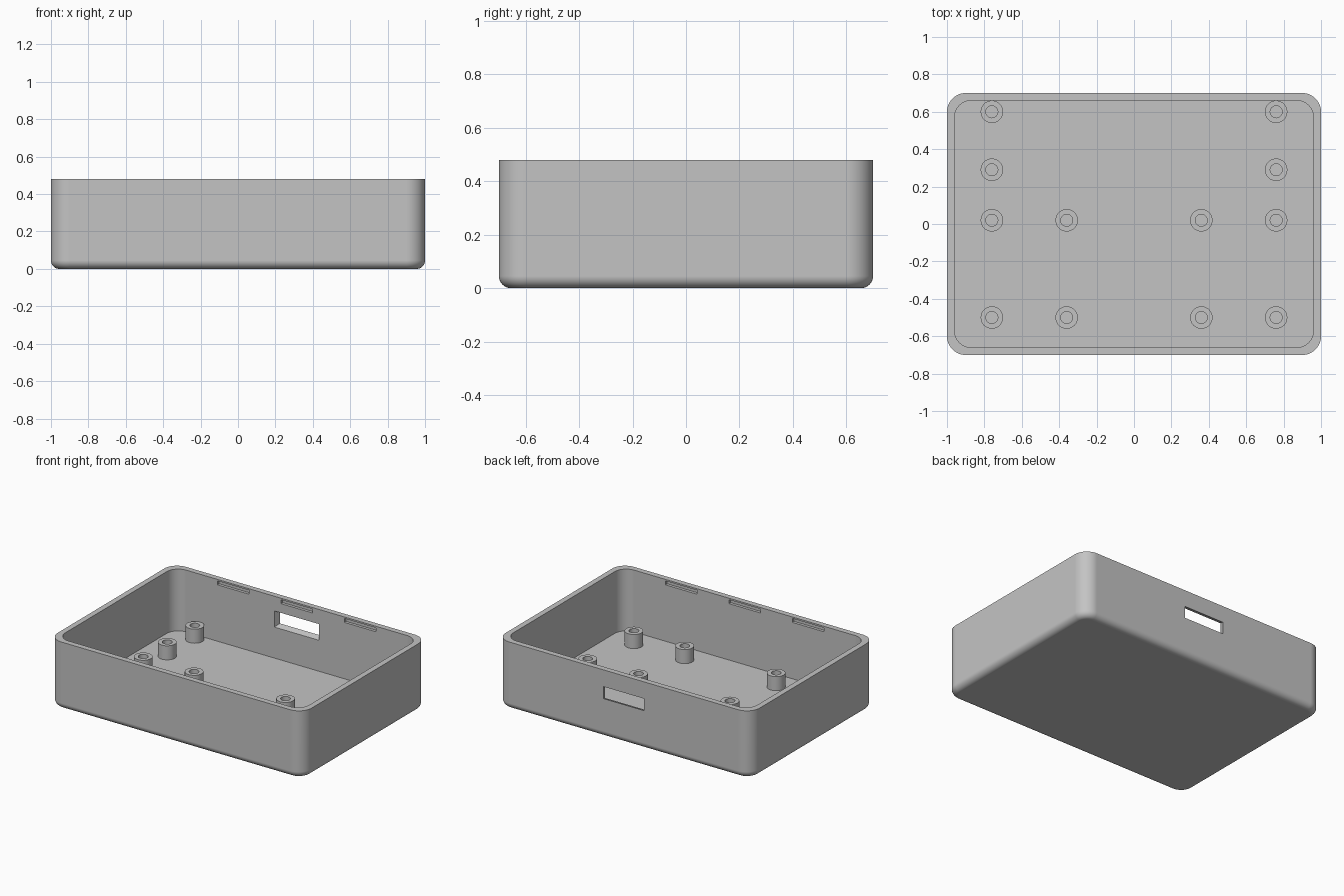
import bpy, bmesh
from math import sin, cos, pi

if "Cube" in bpy.data.objects:
    bpy.data.objects.remove(bpy.data.objects["Cube"])

grey = bpy.data.materials.new("plain grey")
grey.use_nodes = True
COLOUR = (0.55, 0.55, 0.55, 1)
grey.diffuse_color = COLOUR
grey.node_tree.nodes["Principled BSDF"].inputs["Base Color"].default_value = COLOUR

HX, HY, TOP = 1.0, 0.7, 0.48      # outer half sizes and height
WALL, FLOOR = 0.04, 0.04
CORNER, FILLET = 0.1, 0.045
POST_TOP = 0.14


def add_object(name, bm):
    bmesh.ops.recalc_face_normals(bm, faces=bm.faces)
    mesh = bpy.data.meshes.new(name)
    bm.to_mesh(mesh)
    bm.free()
    mesh.materials.append(grey)
    obj = bpy.data.objects.new(name, mesh)
    bpy.context.collection.objects.link(obj)
    return obj


def rounded_ring(hx, hy, r, steps=12):
    """Outline of a rectangle with round corners; a circle when hx = hy = r."""
    points = []
    for quarter, (sx, sy) in enumerate(((1, 1), (-1, 1), (-1, -1), (1, -1))):
        for i in range(steps + 1):
            a = (quarter + i / steps) * pi / 2
            points.append((sx * (hx - r) + r * cos(a), sy * (hy - r) + r * sin(a)))
    return points


def skin(rings):
    """Join stacked (outline, z) rings and cap both ends."""
    bm = bmesh.new()
    loops = [[bm.verts.new((x, y, z)) for x, y in pts] for pts, z in rings]
    for low, high in zip(loops, loops[1:]):
        n = len(low)
        for i in range(n):
            j = (i + 1) % n
            bm.faces.new((low[i], low[j], high[j], high[i]))
    bm.faces.new(loops[0][::-1])
    bm.faces.new(loops[-1])
    bmesh.ops.remove_doubles(bm, verts=bm.verts, dist=1e-5)
    return bm


def smooth(obj):
    bpy.ops.object.select_all(action="DESELECT")
    obj.select_set(True)
    bpy.context.view_layer.objects.active = obj
    bpy.ops.object.shade_smooth_by_angle(angle=pi / 6)
    mod = obj.modifiers.new("even shading", "WEIGHTED_NORMAL")
    mod.keep_sharp = True


def cut(target, cutter):
    mod = target.modifiers.new("cut", "BOOLEAN")
    mod.operation = "DIFFERENCE"
    mod.solver = "EXACT"
    mod.object = cutter
    bpy.context.view_layer.objects.active = target
    bpy.ops.object.modifier_apply(modifier=mod.name)
    bpy.data.objects.remove(cutter)


def block(name, centre, size, taper=0.0):
    """Box whose +y end is narrowed by taper on each side."""
    bm = bmesh.new()
    bmesh.ops.create_cube(bm, size=1)
    for v in bm.verts:
        x, y, z = v.co
        trim = 2 * taper if y > 0 else 0
        v.co = (centre[0] + x * (size[0] - trim),
                centre[1] + y * size[1],
                centre[2] + z * (size[2] - trim))
    obj = add_object(name, bm)
    obj.hide_render = True
    return obj


# Open tray: filleted bottom, outer wall, rim, inner wall and floor
rings = []
for i in range(9):
    a = i / 8 * pi / 2
    inset = FILLET * (1 - sin(a))
    rings.append((rounded_ring(HX - inset, HY - inset, CORNER - inset),
                  FILLET * (1 - cos(a))))
inner = rounded_ring(HX - WALL, HY - WALL, 0.09)
rings += [(rounded_ring(HX, HY, CORNER), TOP), (inner, TOP), (inner, FLOOR)]
tray = add_object("tray", skin(rings))

# Tapered opening through the back wall
cut(tray, block("back_opening", (0, 0.68, 0.318), (0.365, 0.08, 0.13), 0.03))

# Shallow snap slots under the rim, inside front and back walls
for side in (-1, 1):
    for x in (-0.5, 0, 0.5):
        cut(tray, block("snap_slot", (x, side * (HY - WALL), 0.455), (0.25, 0.04, 0.028)))
smooth(tray)

# Hollow mounting posts, the same on left and right
for x, y in ((0.76, 0.6), (0.76, 0.29), (0.76, 0.02), (0.76, -0.5),
             (0.36, 0.02), (0.36, -0.5)):
    for side, label in ((1, "left"), (-1, "right")):
        wide = rounded_ring(0.06, 0.06, 0.06, 8)
        bore = rounded_ring(0.032, 0.032, 0.032, 8)
        post = add_object("mounting_post_" + label, skin(
            [(wide, FLOOR - 0.01), (wide, POST_TOP), (bore, POST_TOP), (bore, FLOOR)]))
        post.location = (side * x, y, 0)
        smooth(post)
